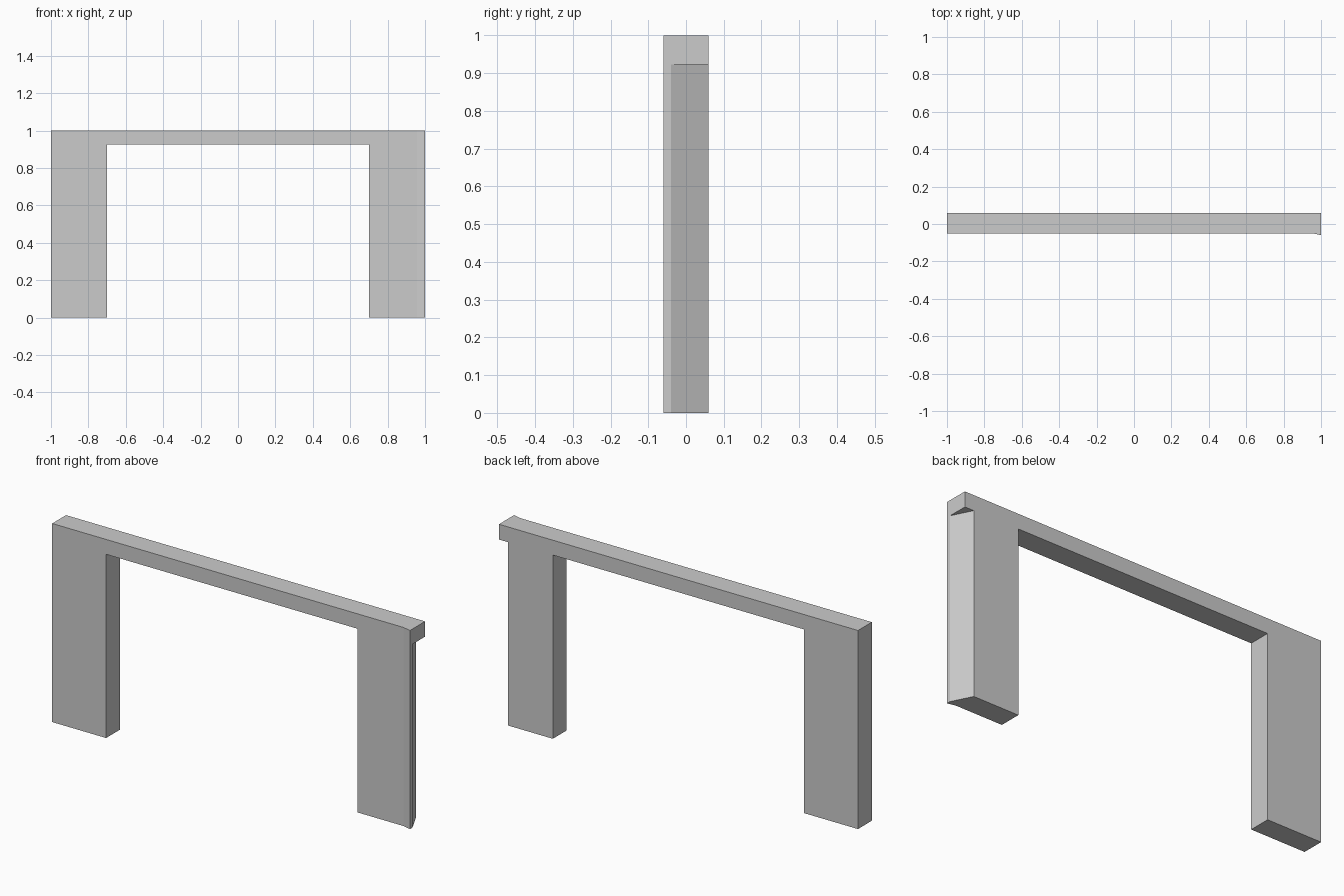
import bpy
import bmesh

if "Cube" in bpy.data.objects:
    bpy.data.objects.remove(bpy.data.objects["Cube"])


def prism(name, plan, z0, z1):
    """Extrude a plan outline (x, y), counter-clockwise, from z0 to z1."""
    bm = bmesh.new()
    face = bm.faces.new([bm.verts.new((x, y, z0)) for x, y in plan])
    ext = bmesh.ops.extrude_face_region(bm, geom=[face])
    top = [v for v in ext["geom"] if isinstance(v, bmesh.types.BMVert)]
    bmesh.ops.translate(bm, verts=top, vec=(0, 0, z1 - z0))
    bmesh.ops.recalc_face_normals(bm, faces=bm.faces)
    mesh = bpy.data.meshes.new(name)
    bm.to_mesh(mesh)
    bm.free()
    obj = bpy.data.objects.new(name, mesh)
    bpy.context.collection.objects.link(obj)
    return obj


def cut(target, cutter):
    mod = target.modifiers.new("cut", "BOOLEAN")
    mod.operation = "DIFFERENCE"
    mod.solver = "EXACT"
    mod.object = cutter
    bpy.context.view_layer.objects.active = target
    bpy.ops.object.modifier_apply(modifier=mod.name)
    bpy.data.objects.remove(cutter)


# Wall slab, with the front flaring slightly at the right end
frame = prism("portal_frame",
              [(-1, -0.05), (0.957, -0.05), (1, -0.06), (1, 0.06), (-1, 0.06)],
              0, 1)

# Doorway opening between the two legs
cut(frame, prism("opening_cutter",
                 [(-0.7, -0.2), (0.7, -0.2), (0.7, 0.2), (-0.7, 0.2)],
                 -0.1, 0.925))

# Slanted outer side of the right leg, below the lintel end
cut(frame, prism("slant_cutter",
                 [(1.01, -0.06), (1.2, -0.06), (1.2, 0.08), (0.94, 0.08)],
                 -0.1, 0.923))
